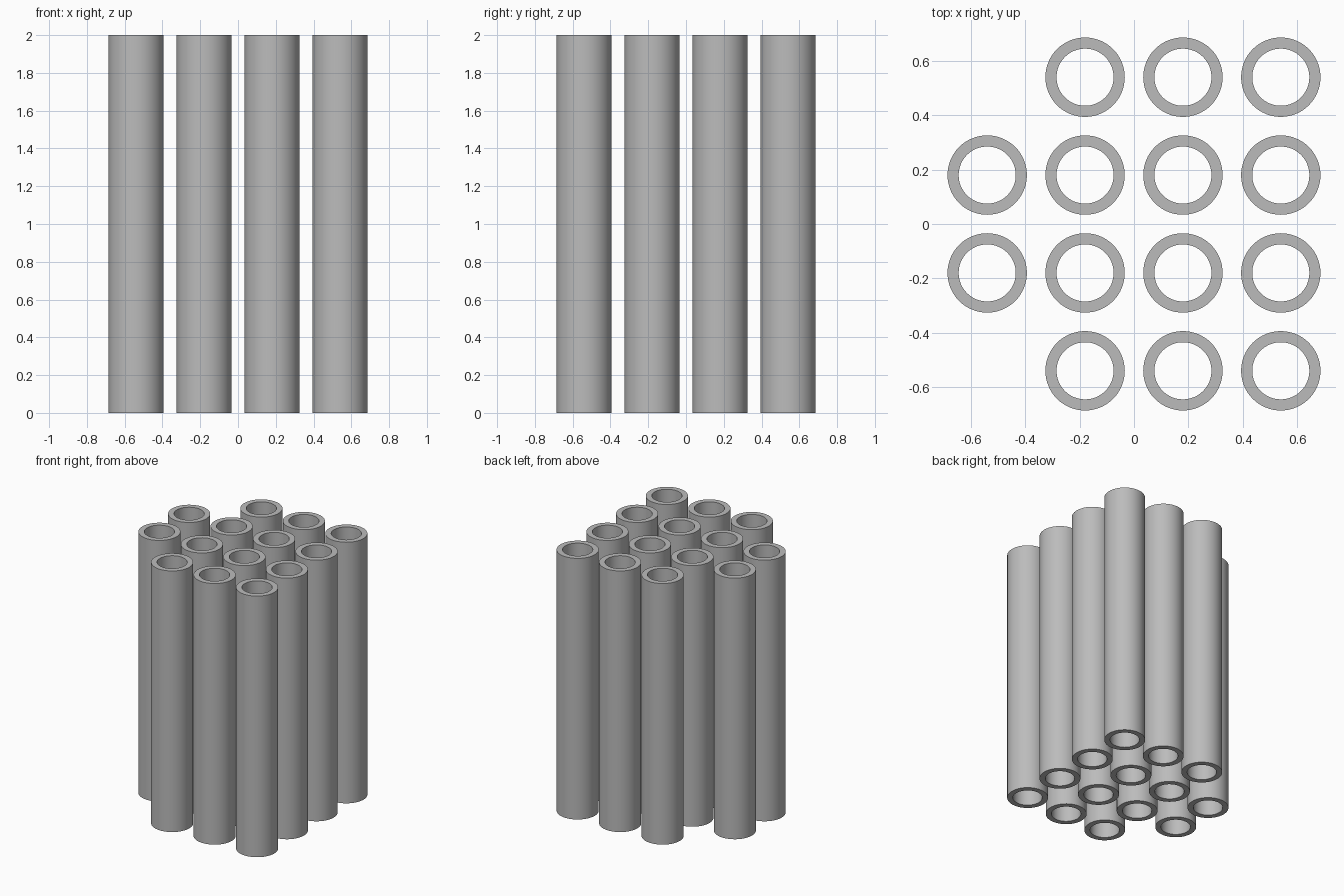
import bpy, bmesh, math

if "Cube" in bpy.data.objects:
    bpy.data.objects.remove(bpy.data.objects["Cube"])

PITCH, OUTER, INNER, HEIGHT, SIDES = 0.36, 0.146, 0.105, 2.0, 64

grey = bpy.data.materials.new("plain_grey")
grey.diffuse_color = (0.5, 0.5, 0.5, 1)
grey.use_nodes = True
grey.node_tree.nodes["Principled BSDF"].inputs["Base Color"].default_value = grey.diffuse_color


def tube_mesh():
    """Open pipe with flat annular ends, made by joining four rings."""
    bm = bmesh.new()
    profile = [(OUTER, 0), (OUTER, HEIGHT), (INNER, HEIGHT), (INNER, 0)]
    rings = []
    for r, z in profile:
        rings.append([bm.verts.new((r * math.cos(2 * math.pi * i / SIDES),
                                    r * math.sin(2 * math.pi * i / SIDES), z))
                      for i in range(SIDES)])
    for k in range(4):
        a, b = rings[k], rings[(k + 1) % 4]
        for i in range(SIDES):
            j = (i + 1) % SIDES
            face = bm.faces.new((a[i], a[j], b[j], b[i]))
            face.smooth = k in (0, 2)  # curved walls only
    for a in rings:  # crisp rims
        for i in range(SIDES):
            bm.edges.get((a[i], a[(i + 1) % SIDES])).smooth = False
    bmesh.ops.recalc_face_normals(bm, faces=bm.faces)
    mesh = bpy.data.meshes.new("tube")
    bm.to_mesh(mesh)
    bm.free()
    mesh.materials.append(grey)
    return mesh


# Four by four bundle, without the two left corner tubes
mesh = tube_mesh()
for col in range(4):
    for row in range(4):
        if col == 0 and row in (0, 3):
            continue
        tube = bpy.data.objects.new(f"tube_{col + 1}_{row + 1}", mesh)
        tube.location = ((col - 1.5) * PITCH, (row - 1.5) * PITCH, 0)
        bpy.context.collection.objects.link(tube)
